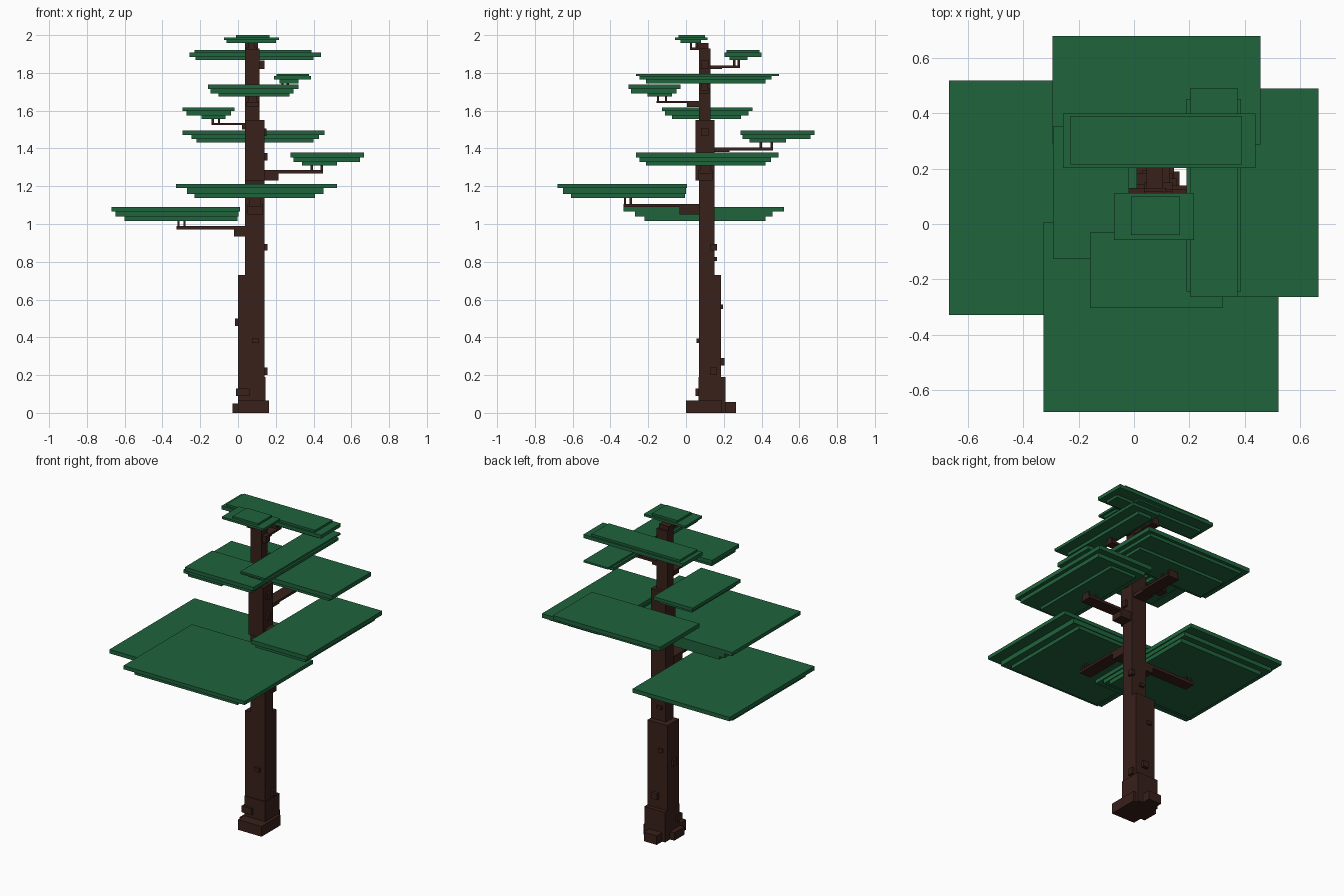
import bpy, bmesh
from mathutils import Matrix


def material(name, color):
    m = bpy.data.materials.new(name)
    m.diffuse_color = color
    return m


BARK = material("bark", (0.040, 0.015, 0.011, 1))
LEAF = material("leaf", (0.014, 0.125, 0.045, 1))


def boxes(name, mat, items):
    """One object from boxes given as (x0, x1, y0, y1, z0, z1)."""
    bm = bmesh.new()
    for x0, x1, y0, y1, z0, z1 in items:
        mx = (Matrix.Translation(((x0 + x1) / 2, (y0 + y1) / 2, (z0 + z1) / 2))
              @ Matrix.Diagonal((x1 - x0, y1 - y0, z1 - z0, 1)))
        bmesh.ops.create_cube(bm, size=1, matrix=mx)
    me = bpy.data.meshes.new(name)
    bm.to_mesh(me)
    bm.free()
    me.materials.append(mat)
    ob = bpy.data.objects.new(name, me)
    bpy.context.collection.objects.link(ob)
    return ob


def canopy(name, levels, *rects):
    """Stacked slabs, top first; levels are the z values from top to bottom."""
    boxes(name, LEAF, [(*r, levels[i + 1], levels[i]) for i, r in enumerate(rects)])


def branch(name, axis, root, tip, side, z0, z1, posts, top, knee, knee_z):
    """Flat arm along x or y, a thick knee at the trunk and twigs up to the leaves."""
    def part(a, b, s, lo, hi):
        a, b = sorted((a, b))
        return (a, b, *s, lo, hi) if axis == 'x' else (*s, a, b, lo, hi)
    items = [part(root, tip, side, z0, z1), part(root, knee, side, knee_z, z1)]
    twig = (side[0] + 0.01, side[1] - 0.01)
    items += [part(p - 0.006, p + 0.006, twig, z1, top) for p in posts]
    boxes(name, BARK, items)


# Trunk and root flare
boxes("trunk", BARK, [
    (0.0, 0.14, 0.07, 0.185, 0, 0.73),
    (0.037, 0.14, 0.07, 0.15, 0.73, 1.23),
    (0.037, 0.14, 0.05, 0.15, 1.23, 1.55),
    (0.037, 0.115, 0.07, 0.13, 1.55, 1.93),
    (0.037, 0.105, 0.06, 0.12, 1.93, 1.957)])
boxes("roots", BARK, [
    (0.0, 0.145, 0.065, 0.21, 0, 0.19),
    (0.0, 0.165, 0.0, 0.19, 0, 0.065),
    (-0.03, 0.05, 0.06, 0.16, 0, 0.05),
    (0.02, 0.11, 0.18, 0.265, 0, 0.057)])

# Bark knots
boxes("knots", BARK, [
    (-0.015, 0.01, 0.11, 0.145, 0.46, 0.50),
    (-0.01, 0.06, 0.05, 0.1, 0.09, 0.13),
    (0.13, 0.155, 0.13, 0.165, 0.20, 0.24),
    (0.075, 0.11, 0.055, 0.08, 0.37, 0.395),
    (0.13, 0.155, 0.13, 0.165, 0.86, 0.895),
    (0.06, 0.09, 0.14, 0.165, 0.805, 0.825),
    (0.03, 0.06, 0.17, 0.195, 0.55, 0.575),
    (0.06, 0.10, 0.17, 0.205, 0.25, 0.29),
    (0.13, 0.155, 0.08, 0.11, 1.335, 1.375),
    (0.11, 0.152, 0.08, 0.12, 1.465, 1.505),
    (0.06, 0.09, 0.05, 0.08, 1.47, 1.505),
    (0.10, 0.14, 0.08, 0.12, 1.82, 1.865)])

# Branches
branch("branch_1", 'x', 0.05, -0.325, (0.075, 0.145), 0.97, 0.99,
       (-0.315, -0.283), 1.02, -0.02, 0.935)
branch("branch_2", 'y', 0.08, -0.33, (0.05, 0.13), 1.09, 1.105,
       (-0.323, -0.292), 1.14, -0.035, 1.05)
branch("branch_3", 'x', 0.13, 0.45, (0.065, 0.14), 1.268, 1.285,
       (0.39, 0.444), 1.315, 0.215, 1.23)
branch("branch_4", 'y', 0.14, 0.46, (0.05, 0.13), 1.39, 1.405,
       (0.396, 0.454), 1.435, 0.23, 1.382)
branch("branch_5", 'x', 0.05, -0.14, (0.07, 0.13), 1.523, 1.535,
       (-0.134, -0.1), 1.56, 0.02, 1.50)
branch("branch_6", 'y', 0.08, -0.155, (0.045, 0.11), 1.64, 1.65,
       (-0.148, -0.106), 1.68, 0.005, 1.62)
branch("branch_7", 'x', 0.10, 0.27, (0.07, 0.125), 1.705, 1.72,
       (0.235, 0.264), 1.75, 0.15, 1.69)
branch("branch_8", 'y', 0.12, 0.285, (0.045, 0.105), 1.826, 1.838,
       (0.255, 0.279), 1.87, 0.19, 1.82)
branch("branch_9", 'y', 0.08, 0.02, (0.045, 0.10), 1.922, 1.935,
       (0.027, 0.057), 1.96, 0.05, 1.92)

# Leaf canopies, lowest to highest
canopy("canopy_1", (1.09, 1.065, 1.04, 1.015), (-0.67, 0.01, -0.33, 0.52),
       (-0.648, 0.003, -0.27, 0.457), (-0.60, -0.002, -0.22, 0.42))
canopy("canopy_2", (1.213, 1.19, 1.16, 1.138), (-0.327, 0.523, -0.68, 0.005),
       (-0.27, 0.452, -0.65, 0.0), (-0.23, 0.408, -0.61, -0.005))
canopy("canopy_3", (1.379, 1.353, 1.328, 1.31), (0.277, 0.668, -0.265, 0.49),
       (0.295, 0.645, -0.245, 0.45), (0.34, 0.525, -0.212, 0.42))
canopy("canopy_4", (1.496, 1.47, 1.45, 1.432), (-0.295, 0.457, 0.288, 0.68),
       (-0.247, 0.43, 0.30, 0.66), (-0.22, 0.40, 0.335, 0.53))
canopy("canopy_5", (1.618, 1.597, 1.575, 1.555), (-0.294, -0.018, -0.126, 0.353),
       (-0.272, -0.037, -0.11, 0.33), (-0.192, -0.067, -0.075, 0.29))
canopy("canopy_6", (1.738, 1.714, 1.69, 1.676), (-0.16, 0.32, -0.304, -0.03),
       (-0.145, 0.295, -0.29, -0.05), (-0.104, 0.272, -0.205, -0.075))
canopy("canopy_7", (1.794, 1.783, 1.765, 1.745), (0.204, 0.375, -0.265, 0.492),
       (0.19, 0.387, -0.245, 0.453), (0.22, 0.32, -0.212, 0.42))
canopy("canopy_8", (1.92, 1.907, 1.885, 1.868), (-0.23, 0.39, 0.215, 0.39),
       (-0.257, 0.44, 0.203, 0.40), (-0.225, 0.40, 0.23, 0.325))
canopy("canopy_9", (2.0, 1.987, 1.973, 1.957), (-0.01, 0.167, -0.04, 0.10),
       (-0.073, 0.217, -0.058, 0.113), (-0.06, 0.20, -0.03, 0.08))
